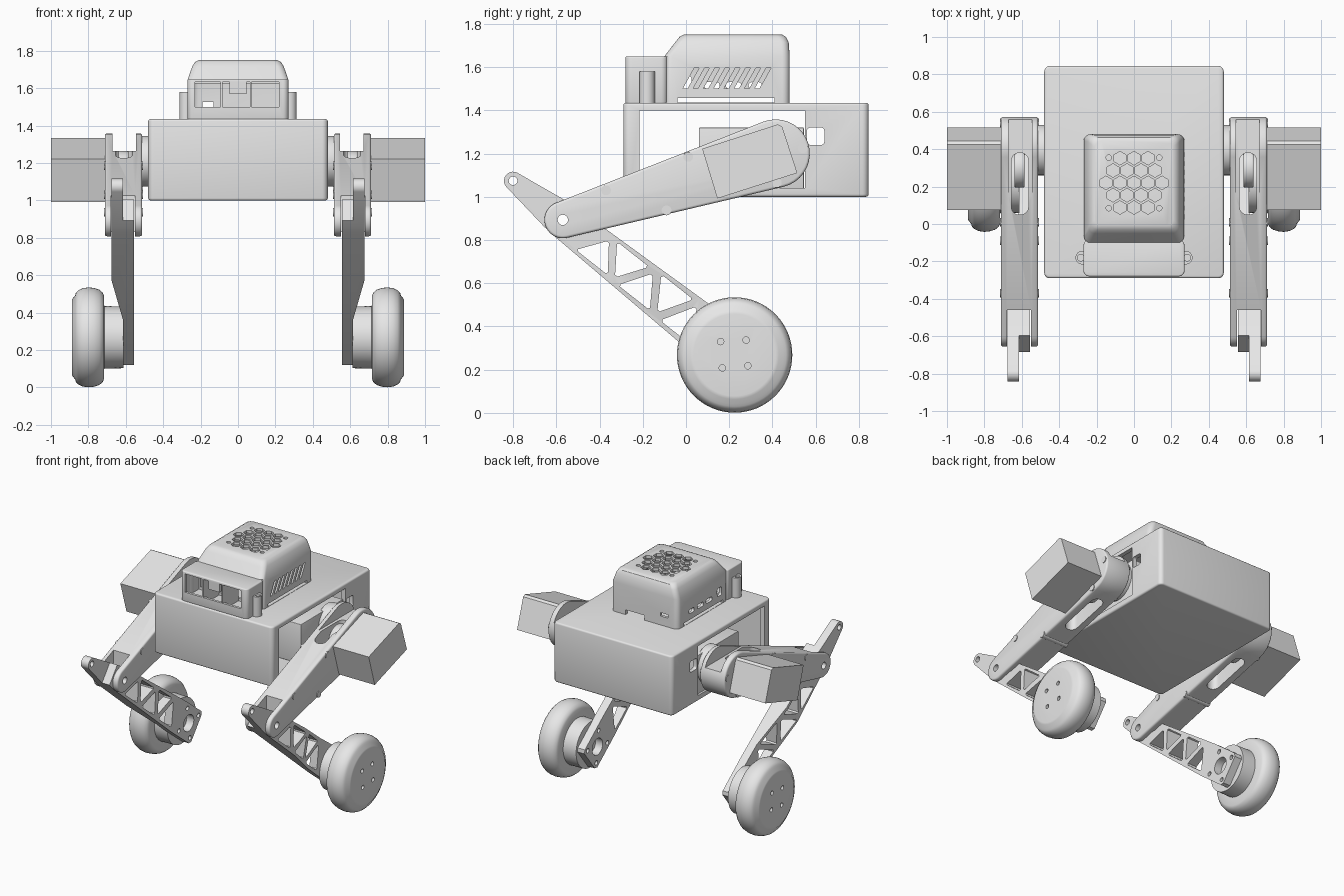
import bpy, bmesh, math
from mathutils import Vector

cube = bpy.data.objects.get("Cube")
if cube:
    bpy.data.objects.remove(cube)

grey = bpy.data.materials.new("plain_grey")
grey.use_nodes = True
grey.diffuse_color = (0.8, 0.8, 0.8, 1)
grey.node_tree.nodes["Principled BSDF"].inputs["Base Color"].default_value = (0.8, 0.8, 0.8, 1)


# Axis mappings: two profile axes plus the extrusion axis
def side(a, b, h): return Vector((h, a, b))      # profile in y,z along x
def plan(a, b, h): return Vector((a, b, h))      # profile in x,y along z


# ---------- helpers ----------
def loft(bm, rings):
    """Skin a closed solid through rings that have equal point counts."""
    vs = [[bm.verts.new(p) for p in r] for r in rings]
    n = len(vs[0])
    faces = [bm.faces.new(vs[0]), bm.faces.new(vs[-1])]
    for a, b in zip(vs, vs[1:]):
        for i in range(n):
            faces.append(bm.faces.new((a[i], a[(i + 1) % n], b[(i + 1) % n], b[i])))
    bmesh.ops.recalc_face_normals(bm, faces=faces)


def prism(bm, pts, h0, h1, to=side):
    loft(bm, [[to(a, b, h) for a, b in pts] for h in (h0, h1)])


def box(bm, x0, x1, y0, y1, z0, z1):
    prism(bm, [(x0, y0), (x1, y0), (x1, y1), (x0, y1)], z0, z1, plan)


def circle(ca, cb, r, n=24, start=0.0):
    return [(ca + r * math.cos(start + math.tau * i / n),
             cb + r * math.sin(start + math.tau * i / n)) for i in range(n)]


def round_rect(x0, x1, y0, y1, r, n=5):
    pts = []
    for k, (cx, cy) in enumerate(((x1 - r, y1 - r), (x0 + r, y1 - r), (x0 + r, y0 + r), (x1 - r, y0 + r))):
        for i in range(n + 1):
            t = (k + i / n) * math.pi / 2
            pts.append((cx + r * math.cos(t), cy + r * math.sin(t)))
    return pts


def hull(c1, r1, c2, r2, n=18):
    """Outline of two circles joined by their outer tangents."""
    d = Vector(c2) - Vector(c1)
    phi, al = math.atan2(d.y, d.x), math.acos((r1 - r2) / d.length)
    arc = lambda c, r, a, b: [(c[0] + r * math.cos(phi + a + (b - a) * i / n),
                               c[1] + r * math.sin(phi + a + (b - a) * i / n)) for i in range(n + 1)]
    return arc(c2, r2, -al, al) + arc(c1, r1, al, math.tau - al)


def make(name, build, bevel=0.0):
    bm = bmesh.new()
    build(bm)
    if bevel:
        edges = [e for e in bm.edges if len(e.link_faces) == 2 and e.calc_face_angle() > 0.7]
        bmesh.ops.bevel(bm, geom=edges, offset=bevel, segments=3, profile=0.5, affect='EDGES')
    me = bpy.data.meshes.new(name)
    bm.to_mesh(me)
    bm.free()
    me.materials.append(grey)
    ob = bpy.data.objects.new(name, me)
    bpy.context.collection.objects.link(ob)
    return ob


def cut(ob, build, op='DIFFERENCE'):
    """Apply a boolean with a temporary cutter."""
    cutter = make("cutter", build)
    cutter.hide_render = True
    mod = ob.modifiers.new("cut", 'BOOLEAN')
    mod.operation, mod.object, mod.solver = op, cutter, 'EXACT'
    bpy.context.view_layer.update()
    dg = bpy.context.evaluated_depsgraph_get()
    me = bpy.data.meshes.new_from_object(ob.evaluated_get(dg))
    ob.modifiers.clear()
    ob.data = me
    bpy.data.objects.remove(cutter)


def finish(ob, mirror=False):
    bpy.ops.object.select_all(action='DESELECT')
    ob.select_set(True)
    bpy.context.view_layer.objects.active = ob
    bpy.ops.object.shade_smooth_by_angle(angle=math.radians(32))
    if mirror:
        ob.modifiers.new("mirror", 'MIRROR')


# ---------- body shell with open sides ----------
body = make("body_shell", lambda bm: prism(bm, round_rect(-0.48, 0.48, -0.29, 0.845, 0.03), 1.0, 1.435, plan), 0.012)
cut(body, lambda bm: box(bm, -0.45, 0.45, -0.26, 0.815, 1.03, 1.405))


def side_openings(bm):
    box(bm, -0.6, 0.6, -0.215, 0.55, 1.04, 1.40)
    prism(bm, round_rect(0.56, 0.64, 1.24, 1.32, 0.015), -0.6, 0.6)


cut(body, side_openings)
finish(body)

# ---------- computer case on top ----------
case_rings = ((1.43, 0.27, -0.10, 0.48), (1.65, 0.268, -0.10, 0.48), (1.715, 0.245, -0.05, 0.475),
              (1.74, 0.23, -0.03, 0.462), (1.75, 0.21, -0.01, 0.445))


def case_solid(bm, off=0.0, low=0.0):
    rings = []
    for i, (z, w, y0, y1) in enumerate(case_rings):
        z = z - low if i == 0 else z - off
        rings.append([plan(x, y, z) for x, y in round_rect(-w + off, w - off, y0 + off, y1 - off, 0.035)])
    loft(bm, rings)


case = make("case_cover", case_solid)
cut(case, lambda bm: case_solid(bm, 0.02, 0.03))


def top_vents(bm):
    for row in range(-2, 3):
        n = 5 - abs(row)
        for i in range(n):
            x, y = (i - (n - 1) / 2) * 0.075, 0.22 + row * 0.066
            prism(bm, circle(x, y, 0.036, 6, math.pi / 6), 1.68, 1.8, plan)
    for sx in (-0.135, 0.135):
        for sy in (0.085, 0.355):
            prism(bm, circle(sx, sy, 0.015, 12), 1.68, 1.8, plan)


def case_ports(bm):
    for i in range(8):                                   # slanted vents on +x
        y = -0.015 + i * 0.0475
        prism(bm, [(y, 1.50), (y + 0.022, 1.50), (y + 0.075, 1.595), (y + 0.053, 1.595)], 0.2, 0.35)
    for y, w, h in ((0.0, 0.05, 0.06), (0.12, 0.07, 0.03), (0.22, 0.07, 0.03), (0.32, 0.06, 0.03)):
        prism(bm, round_rect(y - w / 2, y + w / 2, 1.50, 1.50 + h, 0.013), -0.35, -0.2)
    box(bm, -0.4, 0.4, -0.04, 0.41, 1.437, 1.457)        # low slit
    box(bm, -0.19, -0.13, 0.43, 0.6, 1.50, 1.525)        # rear ports
    box(bm, 0.0, 0.15, 0.43, 0.6, 1.42, 1.47)
    box(bm, -0.23, 0.23, -0.2, -0.06, 1.47, 1.625)       # passage to the front hood


cut(case, top_vents)
cut(case, case_ports)
finish(case)

hood = make("front_hood", lambda bm: prism(bm, round_rect(-0.27, 0.27, -0.28, -0.085, 0.03), 1.43, 1.65, plan), 0.008)
cut(hood, lambda bm: box(bm, -0.245, 0.245, -0.262, 0.0, 1.45, 1.635))


def windows(bm):
    for x0, x1 in ((-0.23, -0.093), (-0.083, 0.063), (0.073, 0.22)):
        box(bm, x0, x1, -0.35, -0.24, 1.50, 1.633)


cut(hood, windows)
finish(hood)


def window_fittings(bm):
    for x in (-0.088, 0.068):
        box(bm, x - 0.005, x + 0.005, -0.265, -0.10, 1.45, 1.636)
    box(bm, -0.045, 0.045, -0.275, -0.2, 1.57, 1.638)


finish(make("window_fittings", window_fittings))
post = make("screw_post", lambda bm: prism(bm, circle(0.277, -0.18, 0.036), 1.43, 1.58, plan))
cut(post, lambda bm: prism(bm, circle(0.285, -0.18, 0.018, 16), 1.55, 1.7, plan))
finish(post, True)

# ---------- hip motors ----------
HIP, KNEE, AXLE = (0.415, 1.20), (-0.57, 0.893), (0.225, 0.268)
finish(make("inner_motor", lambda bm: box(bm, 0.12, 0.465, 0.06, 0.545, 1.032, 1.32), 0.004), True)
finish(make("hip_flange", lambda bm: prism(bm, circle(0.395, 1.21, 0.135, 40), 0.44, 0.52), 0.008), True)
finish(make("outer_motor", lambda bm: prism(
    bm, [(0.075, 1.222), (0.425, 1.335), (0.445, 1.325), (0.515, 1.11), (0.145, 0.992)], 0.70, 1.0)), True)

# ---------- thigh ----------
thigh = make("thigh", lambda bm: prism(bm, hull(KNEE, 0.085, HIP, 0.158), 0.512, 0.712), 0.012)
cut(thigh, lambda bm: box(bm, 0.55, 0.68, -0.8, -0.46, 0.6, 1.2))                      # knee fork
cut(thigh, lambda bm: box(bm, 0.545, 0.672, 0.0, 0.8, 1.265, 1.5))                     # gap between cheeks
cut(thigh, lambda bm: prism(bm, round_rect(0.565, 0.655, 0.05, 0.38, 0.04), 0.8, 1.5, plan))
cut(thigh, lambda bm: prism(bm, circle(*KNEE, 0.024, 20), 0.4, 0.8))
finish(thigh, True)
finish(make("hip_disc", lambda bm: prism(bm, circle(0.30, 1.16, 0.105, 32), 0.585, 0.64), 0.008), True)


def bolts(bm):
    for y, z in ((-0.37, 1.03), (0.01, 1.185), (-0.09, 0.937), (0.54, 1.225), (0.42, 1.065)):
        prism(bm, circle(y, z, 0.023, 16), 0.507, 0.717)


finish(make("thigh_bolts", bolts), True)

# ---------- shin: u runs down the shin, v across it ----------
AX = (Vector(AXLE) - Vector(KNEE)).normalized()
LEN = (Vector(AXLE) - Vector(KNEE)).length


def shin_map(u, v, h):
    return Vector((h, KNEE[0] + u * AX.x - v * AX.y, KNEE[1] + u * AX.y + v * AX.x))


def shin_width(u): return 0.083 + 0.032 * min(u / 0.85, 1)


tip = [(-0.293 + 0.042 * math.cos(t), 0.042 * math.sin(t)) for t in
       (math.radians(100 + 16 * i) for i in range(11))]
shin = make("shin", lambda bm: prism(
    bm, tip + [(-0.05, -0.078), (0.0, -0.083), (0.85, -0.115), (LEN + 0.095, -0.115), (LEN + 0.115, -0.095),
               (LEN + 0.115, 0.095), (LEN + 0.095, 0.115), (0.85, 0.115), (0.0, 0.083), (-0.05, 0.078)],
    0.5, 0.75, shin_map))
cut(shin, lambda bm: prism(
    bm, [(-0.5, 0.615), (-0.5, 0.675), (0.40, 0.675), (0.72, 0.615), (1.3, 0.615), (1.3, 0.555),
         (-0.09, 0.555), (-0.09, 0.615)], -0.3, 0.3, lambda a, b, h: shin_map(a, h, b)), 'INTERSECT')


def truss_holes(bm):
    for i in range(5):
        s, sg = 0.10 + 0.127 * i, 1 if i % 2 else -1
        tri = [Vector((s + 0.127 * k, sg * q * shin_width(s))) for k, q in ((0, 1), (2, 1), (1, -1))]
        mid = sum(tri, Vector((0, 0))) / 3
        pts = []
        for j in range(3):                               # clip the corners a little
            a, b = tri[j], tri[(j + 1) % 3]
            pts += [mid + (a.lerp(b, f) - mid) * 0.74 for f in (0.07, 0.93)]
        prism(bm, [tuple(p) for p in pts], 0.4, 0.8, shin_map)
    for u, r in ((-0.293, 0.02), (0.0, 0.024), (LEN, 0.06)):
        prism(bm, circle(u, 0, r, 20), 0.4, 0.8, shin_map)
    for du in (-0.08, 0.08):
        for v in (-0.08, 0.08):
            prism(bm, circle(LEN + du, v, 0.016, 12), 0.4, 0.8, shin_map)


cut(shin, truss_holes)
finish(shin, True)

# ---------- wheel: profile of (x, radius) spun about the axle ----------
WHEEL = ((0.612, 0.165), (0.715, 0.167), (0.717, 0.225), (0.724, 0.24), (0.742, 0.255), (0.77, 0.264),
         (0.80, 0.267), (0.83, 0.263), (0.853, 0.252), (0.867, 0.238), (0.87, 0.226), (0.886, 0.205),
         (0.888, 0.19))
wheel = make("wheel", lambda bm: loft(bm, [[side(a, b, x) for a, b in circle(*AXLE, r, 64)] for x, r in WHEEL]))


def wheel_holes(bm):
    for y, z in ((0.16, 0.33), (0.278, 0.337), (0.168, 0.208), (0.286, 0.218)):
        prism(bm, circle(y, z, 0.015, 16), 0.85, 0.95)


cut(wheel, wheel_holes)
finish(wheel, True)
